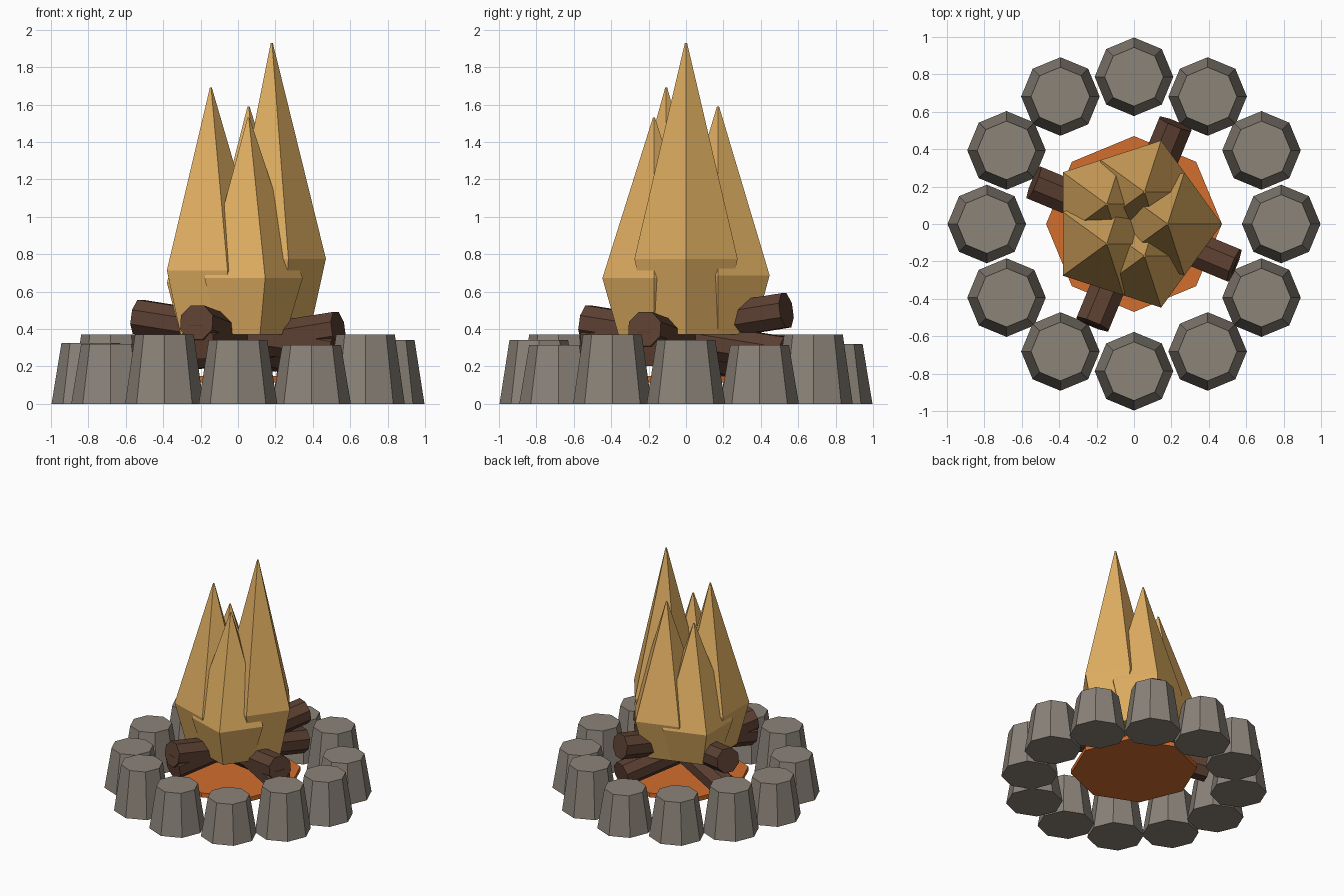
import bpy, bmesh
from math import sin, cos, pi, radians
from mathutils import Vector, Matrix

if "Cube" in bpy.data.objects:
    bpy.data.objects.remove(bpy.data.objects["Cube"])


def material(name, rgb):
    m = bpy.data.materials.new(name)
    lin = [((c / 255 + 0.055) / 1.055) ** 2.4 for c in rgb]
    m.diffuse_color = (*lin, 1)
    m.use_nodes = True
    m.node_tree.nodes["Principled BSDF"].inputs["Base Color"].default_value = m.diffuse_color
    return m


STONE = material("grey_stone", (139, 131, 121))
WOOD = material("dark_wood", (92, 64, 50))
EMBER = material("ember_orange", (210, 110, 45))
FLAME = material("flame_yellow", (222, 173, 97))


def lathe(name, mat, sides, rings, matrix, turn=0.0):
    """Flat-faced solid from (radius, height) rings around local z."""
    bm = bmesh.new()
    loops = []
    for r, z in rings:
        loops.append([bm.verts.new((r * cos(turn + 2 * pi * k / sides),
                                    r * sin(turn + 2 * pi * k / sides), z))
                      for k in range(sides)])
    for lo, hi in zip(loops, loops[1:]):
        for k in range(sides):
            n = (k + 1) % sides
            bm.faces.new((lo[k], lo[n], hi[n], hi[k]))
    bm.faces.new(loops[0][::-1])
    bm.faces.new(loops[-1])
    bm.transform(matrix)
    bmesh.ops.recalc_face_normals(bm, faces=bm.faces)
    mesh = bpy.data.meshes.new(name)
    bm.to_mesh(mesh)
    bm.free()
    mesh.materials.append(mat)
    ob = bpy.data.objects.new(name, mesh)
    bpy.context.collection.objects.link(ob)
    return ob


# Ring of twelve tapered stones with uneven heights
heights = [.34, .315, .37, .32, .33, .37, .325, .32, .37, .34, .315, .37]
for i, h in enumerate(heights):
    a = radians(30 * i)
    lathe(f"stone_{i + 1}", STONE, 8, [(.21, 0), (.157, h)],
          Matrix.Translation((.787 * cos(a), .787 * sin(a), 0)))

# Ember bed
lathe("ember_bed", EMBER, 8, [(.47, .115), (.47, .15)], Matrix.Identity(4))

# Four crossing logs, each raised at its outer end
for i, top in enumerate([.50, .465, .435, .40]):
    a = radians(67.5 + 90 * i)
    high = Vector((.58 * cos(a), .58 * sin(a), top))
    low = Vector((-.57 * cos(a), -.57 * sin(a), top - .17))
    axis = high - low
    rot = axis.to_track_quat('Z', 'Y').to_matrix().to_4x4()
    lathe(f"log_{i + 1}", WOOD, 8, [(.1, 0), (.1, axis.length)],
          Matrix.Translation(low) @ rot, pi / 8)

# Five pointed flames around the middle
base = .37
for i, tip in enumerate([1.93, 1.59, 1.44, 1.69, 1.53]):
    a = radians(72 * i)
    wide = base + .26 * (tip - base)
    lathe(f"flame_{i + 1}", FLAME, 5, [(.2, base), (.29, wide), (.006, tip)],
          Matrix.Translation((.18 * cos(a), .18 * sin(a), 0)), a)
